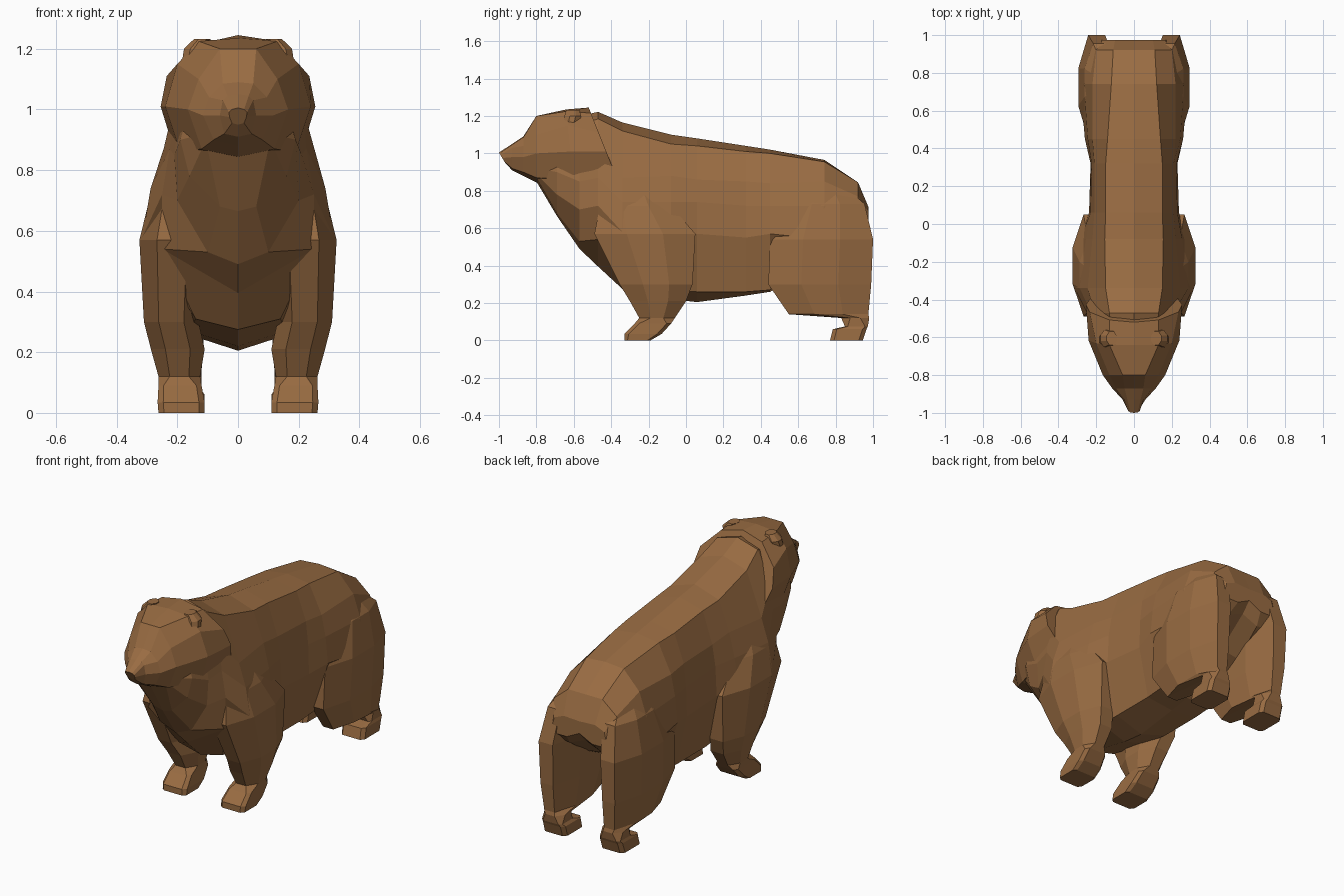
import bpy
import bmesh

default = bpy.data.objects.get("Cube")
if default:
    bpy.data.objects.remove(default, do_unlink=True)

# One fur colour for the whole animal
fur = bpy.data.materials.new("brown fur")
fur.use_nodes = True
fur_colour = (0.32, 0.15, 0.055, 1)
fur.diffuse_color = fur_colour
shader = next(n for n in fur.node_tree.nodes if n.type == "BSDF_PRINCIPLED")
shader.inputs["Base Color"].default_value = fur_colour
shader.inputs["Roughness"].default_value = 0.9


def skin_rings(name, rings):
    """Join equal-sized rings of points into a closed, flat-shaded surface."""
    bm = bmesh.new()
    loops = [[bm.verts.new(point) for point in ring] for ring in rings]
    count = len(loops[0])
    for lower, upper in zip(loops, loops[1:]):
        for i in range(count):
            j = (i + 1) % count
            bm.faces.new((lower[i], lower[j], upper[j], upper[i]))
    bm.faces.new(loops[0])
    bm.faces.new(loops[-1])
    bmesh.ops.recalc_face_normals(bm, faces=bm.faces)
    mesh = bpy.data.meshes.new(name)
    bm.to_mesh(mesh)
    bm.free()
    mesh.materials.append(fur)
    part = bpy.data.objects.new(name, mesh)
    bpy.context.collection.objects.link(part)
    return part


def mirrored_ring(y, lean, half):
    """Half profile (x, z) from top to bottom, completed on the other side.
    Lean slides the lower points backwards."""
    top = half[0][1]
    left = [(x, y + lean * (top - z), z) for x, z in half]
    right = [(-px, py, pz) for px, py, pz in left[-2:0:-1]]
    return left + right


def body_loft(name, stations):
    return skin_rings(name, [mirrored_ring(*station) for station in stations])


def column_ring(side, z, x_in, x_out, y_front, y_back):
    """Chamfered rectangle; the paws have crisper corners than the limbs."""
    is_limb = z > 0.1
    cx = (x_out - x_in) * (0.27 if is_limb else 0.12)
    cy = (y_back - y_front) * (0.32 if is_limb else 0.12)
    outline = [
        (x_in + cx, y_front), (x_out - cx, y_front),
        (x_out, y_front + cy), (x_out, y_back - cy),
        (x_out - cx, y_back), (x_in + cx, y_back),
        (x_in, y_back - cy), (x_in, y_front + cy),
    ]
    return [(side * x, y, z) for x, y in outline]


def column_pair(name, levels):
    for label, side in (("left", 1), ("right", -1)):
        skin_rings(f"{label}_{name}", [column_ring(side, *level) for level in levels])


# Torso, front half: wedge-shaped chest, neck and shoulders
forequarters = [
    (-.8, 0, [(0, 1.05), (.07, 1.0), (.1, .95), (.11, .92), (.11, .89), (.1, .87), (0, .85)]),
    (-.69, 0, [(0, 1.15), (.1, 1.1), (.16, 1.0), (.19, .9), (.16, .78), (.06, .68), (0, .665)]),
    (-.57, 0, [(0, 1.2), (.12, 1.15), (.19, 1.0), (.21, .85), (.2, .7), (.1, .53), (0, .49)]),
    (-.47, 0, [(0, 1.222), (.13, 1.185), (.21, 1.02), (.225, .87), (.25, .72), (.25, .54), (0, .395)]),
    (-.34, 0, [(0, 1.165), (.15, 1.12), (.245, .87), (.288, .74), (.315, .58), (.14, .31), (0, .275)]),
    (-.08, 0, [(0, 1.1), (.155, 1.05), (.22, .88), (.255, .74), (.285, .56), (.16, .27), (0, .22)]),
]

# Torso, rear half: flanks, belly and rump
hindquarters = [
    (.06, 0, [(0, 1.08), (.15, 1.04), (.21, .86), (.23, .74), (.238, .57), (.17, .26), (0, .205)]),
    (.32, 0, [(0, 1.04), (.15, 1.01), (.21, .85), (.225, .72), (.23, .55), (.17, .26), (0, .24)]),
    (.45, 0, [(0, 1.02), (.14, 1.0), (.22, .84), (.245, .72), (.26, .57), (.17, .27), (0, .26)]),
    (.74, 0, [(0, .965), (.12, .955), (.22, .85), (.265, .72), (.285, .54), (.12, .42), (0, .44)]),
    (.92, 0, [(0, .845), (.11, .845), (.2, .77), (.23, .68), (.24, .56), (.1, .54), (0, .58)]),
    (.975, 0, [(0, .71), (.1, .715), (.16, .69), (.17, .65), (.15, .6), (.08, .6), (0, .64)]),
]
body_loft("torso", forequarters + hindquarters)

# Head: raked cheek collar, skull, brow and tapering muzzle
body_loft("head", [
    (-.52, .4, [(0, 1.245), (.13, 1.215), (.235, 1.11), (.255, 1.01), (.215, .88), (0, .8)]),
    (-.64, .1, [(0, 1.235), (.13, 1.225), (.2, 1.15), (.24, 1.01), (.19, .86), (0, .8)]),
    (-.8, 0, [(0, 1.2), (.06, 1.2), (.13, 1.1), (.165, 1.0), (.12, .87), (0, .845)]),
    (-.87, 0, [(0, 1.09), (.05, 1.085), (.095, 1.04), (.115, .98), (.08, .9), (0, .88)]),
    (-.93, 0, [(0, 1.05), (.035, 1.045), (.05, 1.03), (.06, .98), (.045, .92), (0, .91)]),
    (-1.0, .6, [(0, 1.005), (.02, 1.0), (.03, .99), (.028, .975), (.02, .955), (0, .95)]),
])

# Ears: small wedges lying almost flush with the skull
column_pair("ear", [
    (1.12, .13, .19, -.66, -.59),
    (1.2, .1, .178, -.65, -.56),
    (1.232, .09, .145, -.64, -.57),
])

# Front legs: broad shoulder running down to a forward paw
column_pair("front_leg", [
    (.8, .14, .25, -.4, -.15),
    (.72, .12, .288, -.46, -.08),
    (.57, .11, .325, -.49, .05),
    (.3, .13, .31, -.355, .035),
    (.21, .11, .287, -.3, 0),
    (.12, .125, .262, -.25, -.06),
    (.09, .12, .262, -.275, -.08),
    (.035, .11, .265, -.33, -.13),
    (0, .11, .262, -.33, -.19),
])

# Hind legs: deep haunch ending above a short shank and paw
column_pair("hind_leg", [
    (.82, .1, .2, .64, .85),
    (.73, .09, .262, .54, .955),
    (.54, .1, .295, .45, 1.0),
    (.3, .11, .285, .44, .99),
    (.14, .12, .262, .55, .975),
    (.12, .12, .25, .83, .98),
    (.075, .12, .25, .85, .972),
    (.06, .11, .255, .785, .965),
    (0, .11, .258, .77, .945),
])
